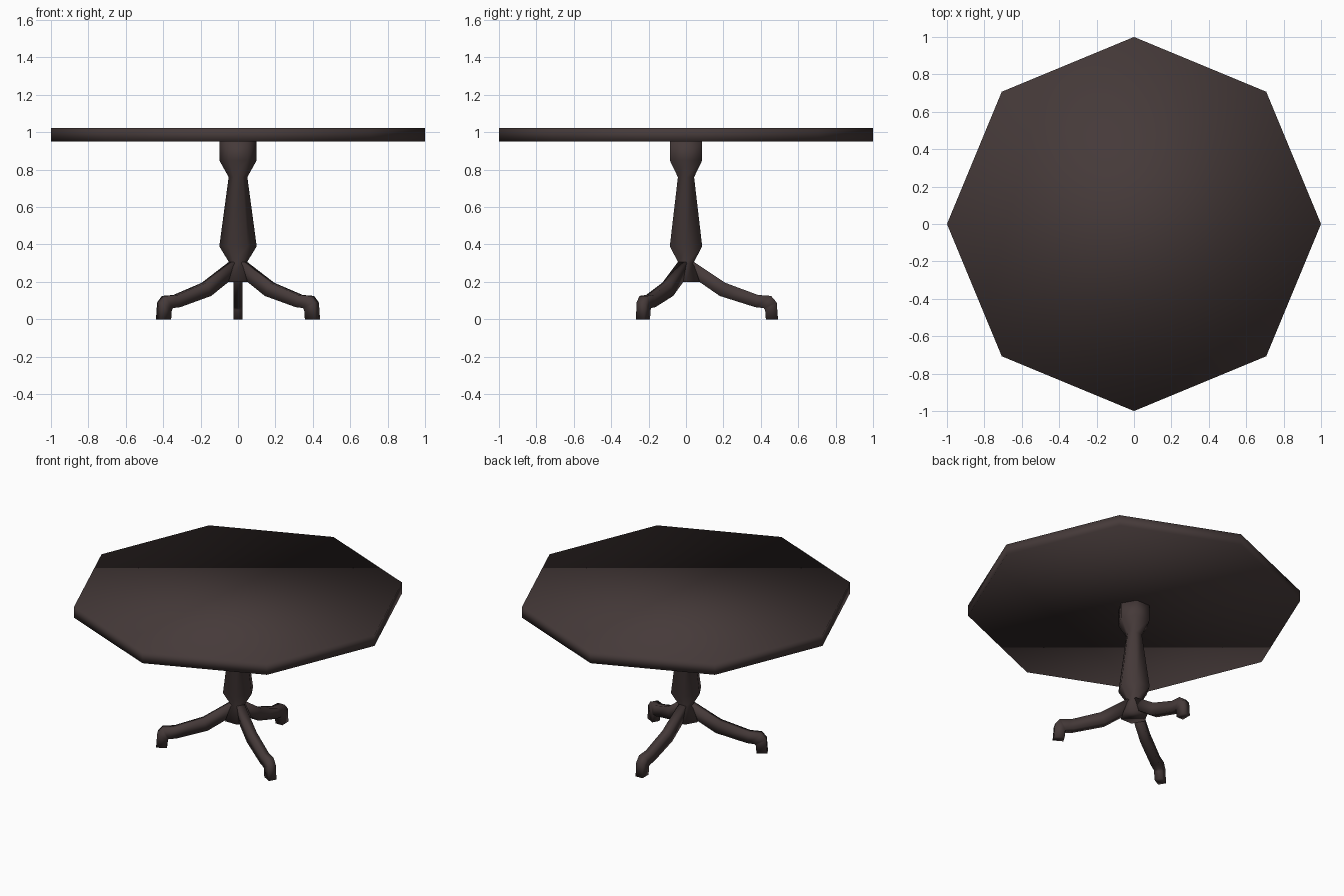
import bpy, bmesh, math

if "Cube" in bpy.data.objects:
    bpy.data.objects.remove(bpy.data.objects["Cube"])

wood = bpy.data.materials.new("dark brown wood")
wood.diffuse_color = (0.06, 0.042, 0.041, 1)
wood.use_nodes = True
wood.node_tree.nodes["Principled BSDF"].inputs["Base Color"].default_value = wood.diffuse_color


def loft(name, rings):
    """Skin a stack of equal-sized rings, cap both ends, shade smooth."""
    bm = bmesh.new()
    loops = [[bm.verts.new(p) for p in ring] for ring in rings]
    n = len(loops[0])
    for a, b in zip(loops, loops[1:]):
        for i in range(n):
            j = (i + 1) % n
            bm.faces.new((a[i], a[j], b[j], b[i]))
    bm.faces.new(loops[0])
    bm.faces.new(loops[-1])
    bmesh.ops.recalc_face_normals(bm, faces=bm.faces)
    for f in bm.faces:
        f.smooth = True
    mesh = bpy.data.meshes.new(name)
    bm.to_mesh(mesh)
    bm.free()
    mesh.materials.append(wood)
    obj = bpy.data.objects.new(name, mesh)
    bpy.context.collection.objects.link(obj)
    return obj


def ring(radius, z, sides):
    return [(radius * math.cos(i * math.tau / sides),
             radius * math.sin(i * math.tau / sides), z) for i in range(sides)]


# Octagonal top
loft("table_top", [ring(1, 0.95, 8), ring(1, 1.022, 8)])

# Six-sided turned column
column = [(0.085, 0.20), (0.045, 0.30), (0.10, 0.39),
          (0.05, 0.76), (0.10, 0.85), (0.10, 0.96)]
loft("column", [ring(r, z, 6) for r, z in column])

# Three curved legs: (upper r, upper z, lower r, lower z) along each leg
leg = [(0.03, 0.315, 0.0, 0.25), (0.21, 0.195, 0.18, 0.125),
       (0.385, 0.13, 0.37, 0.065), (0.455, 0.125, 0.415, 0.06),
       (0.485, 0.09, 0.423, 0.05), (0.492, 0.0, 0.427, 0.0)]
W = 0.025
for name, angle in (("back_leg", 90), ("front_left_leg", 210), ("front_right_leg", 330)):
    obj = loft(name, [[(r1, -W, z1), (r1, W, z1), (r2, W, z2), (r2, -W, z2)]
                      for r1, z1, r2, z2 in leg])
    obj.rotation_euler.z = math.radians(angle)
